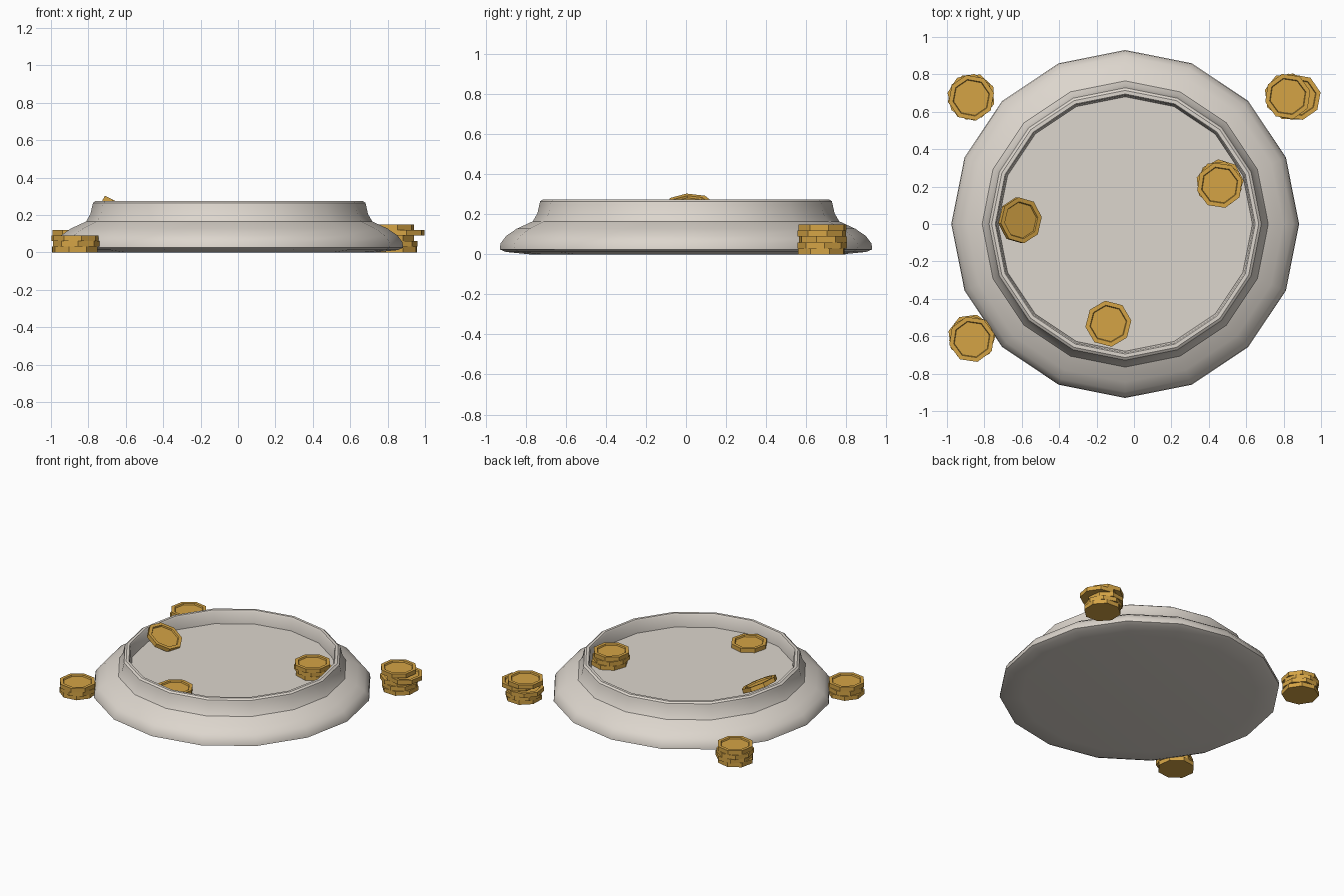
import bpy, bmesh, math
from mathutils import Matrix

if "Cube" in bpy.data.objects:
    bpy.data.objects.remove(bpy.data.objects["Cube"])


def material(name, rgb):
    m = bpy.data.materials.new(name)
    m.diffuse_color = (*rgb, 1)
    m.use_nodes = True
    m.node_tree.nodes["Principled BSDF"].inputs["Base Color"].default_value = m.diffuse_color
    return m


STONE = material("pale stone", (0.72, 0.67, 0.61))
GOLD = material("gold", (0.66, 0.37, 0.06))


def lathe(name, profile, sides, mat, matrix=Matrix(), phase=0.0):
    """Closed solid from (radius, z) points running bottom to top, capped at both ends."""
    bm = bmesh.new()
    rings = []
    for r, z in profile:
        ring = []
        for i in range(sides):
            a = phase + i * math.tau / sides
            ring.append(bm.verts.new((r * math.cos(a), r * math.sin(a), z)))
        rings.append(ring)
    for lo, hi in zip(rings, rings[1:]):
        for i in range(sides):
            j = (i + 1) % sides
            bm.faces.new((lo[i], lo[j], hi[j], hi[i]))
    bm.faces.new(rings[0][::-1])
    bm.faces.new(rings[-1])
    me = bpy.data.meshes.new(name)
    bm.to_mesh(me)
    bm.free()
    me.materials.append(mat)
    ob = bpy.data.objects.new(name, me)
    ob.matrix_world = matrix
    bpy.context.collection.objects.link(ob)
    return ob


# Stone dish: rounded foot, cove, raised lip and sunken floor
FLOOR = 0.18
dish = lathe("stone_dish", [
    (0.78, 0.0), (0.90, 0.012), (0.93, 0.025), (0.926, 0.055), (0.898, 0.092),
    (0.845, 0.128), (0.765, 0.165), (0.742, 0.205), (0.732, 0.25), (0.728, 0.265),
    (0.714, 0.275), (0.695, 0.275), (0.688, 0.265), (0.68, FLOOR)],
    16, STONE, Matrix.Translation((-0.047, 0, 0)))
bpy.context.view_layer.objects.active = dish
dish.select_set(True)
bpy.ops.object.shade_smooth_by_angle(angle=math.radians(35))

# Coins: octagons with a recessed face
T = 0.03
COIN = [(0.124, 0), (0.124, T), (0.1, T), (0.096, T - 0.01)]


def stack(name, z, coins):
    for i, (x, y, turn) in enumerate(coins):
        lathe(f"{name}_{i + 1}", COIN, 8, GOLD,
              Matrix.Translation((x, y, z + i * T)), math.radians(turn))


stack("front_left_coin", 0, [(-0.872, -0.605, 30), (-0.865, -0.612, 5), (-0.867, -0.617, 14)])
stack("back_left_coin", 0, [(-0.873, 0.675, 10), (-0.865, 0.682, 25),
                            (-0.875, 0.68, 35), (-0.87, 0.675, 12)])
stack("back_right_coin", 0, [(0.84, 0.675, 20), (0.835, 0.68, 5), (0.82, 0.685, 30),
                             (0.876, 0.678, 12), (0.822, 0.682, 14)])
stack("dish_stack_coin", FLOOR, [(0.462, 0.222, 5), (0.455, 0.215, 30), (0.458, 0.207, 14)])
stack("dish_single_coin", FLOOR, [(-0.137, -0.533, 8)])

# Coin leaning on the left wall of the dish
lathe("leaning_coin", COIN, 8, GOLD,
      Matrix.Translation((-0.616, 0.02, 0.221)) @ Matrix.Rotation(math.radians(27), 4, 'Y'),
      math.radians(8))
